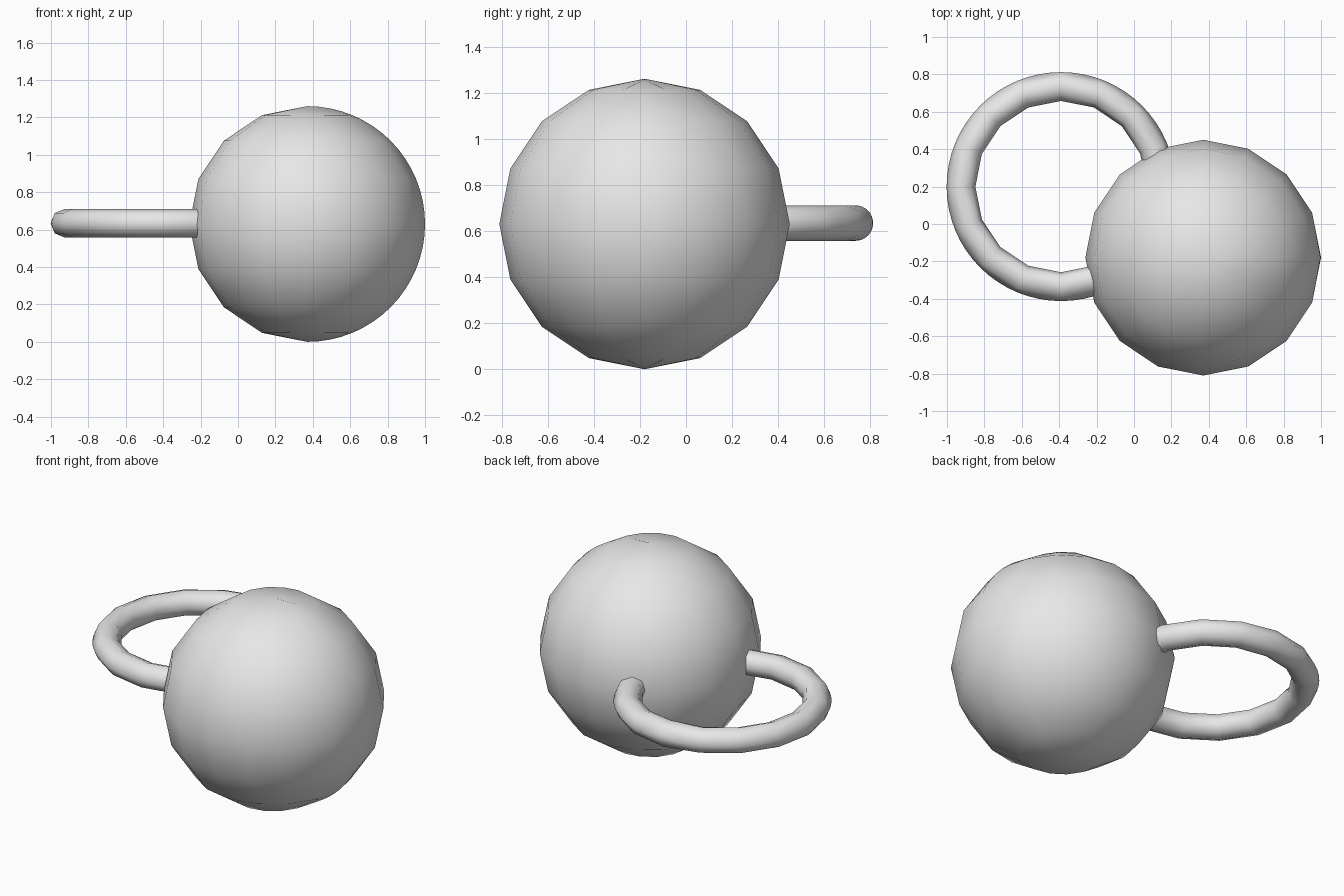
import bpy
import bmesh
from mathutils import Vector

cube = bpy.data.objects.get("Cube")
if cube:
    bpy.data.objects.remove(cube, do_unlink=True)

BALL_R = 0.63
RING_R, TUBE_R = 0.535, 0.077
EPS = 0.001

grey = bpy.data.materials.new("plain grey")
grey.use_nodes = True
colour = (0.8, 0.8, 0.8, 1)
grey.diffuse_color = colour
grey.node_tree.nodes["Principled BSDF"].inputs["Base Color"].default_value = colour


def refine(obj, on_seam, snap, cuts=3):
    """Give the seam edges a finer, truly round outline."""
    bm = bmesh.new()
    bm.from_mesh(obj.data)
    edges = [e for e in bm.edges if all(on_seam(v.co) for v in e.verts)]
    bmesh.ops.subdivide_edges(bm, edges=edges, cuts=cuts)
    for v in bm.verts:
        v.co = snap(v.co)
    bmesh.ops.triangulate(bm, faces=[f for f in bm.faces if len(f.verts) > 4])
    bm.to_mesh(obj.data)
    bm.free()


def finish(name, on_seam, snap):
    obj = bpy.context.object
    obj.name = name
    refine(obj, on_seam, snap)
    bpy.ops.object.shade_smooth()
    obj.data.materials.append(grey)


def snap_to_ring(p):
    centre = Vector((p.x, p.y, 0)).normalized() * RING_R
    return centre + (p - centre).normalized() * TUBE_R


def ring_seam(p):
    outer_rim = abs(p.z) < EPS and p.xy.length > RING_R
    back_section = abs(p.x) < EPS and p.y > 0
    return outer_rim or back_section


# Ball: coarse sphere with one finely rounded meridian
bpy.ops.mesh.primitive_uv_sphere_add(segments=16, ring_count=8, radius=BALL_R,
                                     location=(0.37, -0.18, 0.63))
finish("ball", lambda p: abs(p.y) < EPS and p.x > -EPS,
       lambda p: p.normalized() * BALL_R)

# Ring: flat-lying torus running into the ball
bpy.ops.mesh.primitive_torus_add(major_segments=16, minor_segments=8,
                                 major_radius=RING_R, minor_radius=TUBE_R,
                                 location=(-0.39, 0.2, 0.634))
finish("ring", ring_seam, snap_to_ring)
